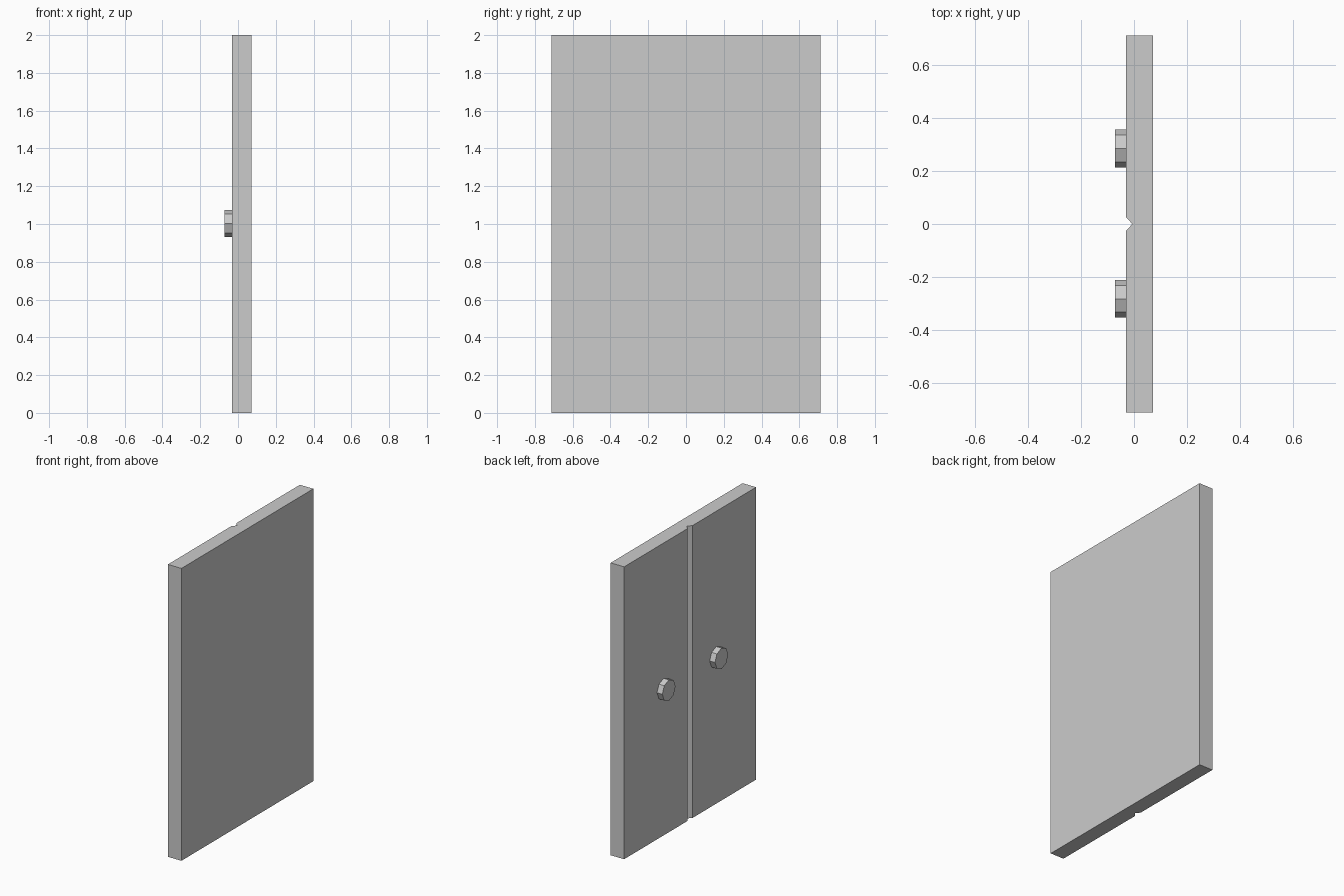
import bpy, bmesh
from math import pi

if "Cube" in bpy.data.objects:
    bpy.data.objects.remove(bpy.data.objects["Cube"])

FACE, BACK, HALF_W, HEIGHT = -0.031, 0.071, 0.713, 2.0


def prism(name, profile, z0, z1):
    """Extrude an XY outline upward."""
    bm = bmesh.new()
    face = bm.faces.new([bm.verts.new((x, y, z0)) for x, y in profile])
    top = bmesh.ops.extrude_face_region(bm, geom=[face])["geom"]
    verts = [v for v in top if isinstance(v, bmesh.types.BMVert)]
    bmesh.ops.translate(bm, verts=verts, vec=(0, 0, z1 - z0))
    bmesh.ops.recalc_face_normals(bm, faces=bm.faces)
    mesh = bpy.data.meshes.new(name)
    bm.to_mesh(mesh)
    bm.free()
    obj = bpy.data.objects.new(name, mesh)
    bpy.context.collection.objects.link(obj)
    return obj


# Double door slab with a V groove between the leaves
prism("double_door", [
    (BACK, -HALF_W), (BACK, HALF_W), (FACE, HALF_W), (FACE, 0.026),
    (-0.006, 0), (FACE, -0.026), (FACE, -HALF_W)], 0, HEIGHT)

# Octagonal knob on each leaf
for side, y in (("left", 0.286), ("right", -0.283)):
    x0, x1 = -0.071, FACE + 0.002
    bpy.ops.mesh.primitive_cylinder_add(
        vertices=8, radius=0.0715, depth=x1 - x0,
        location=((x0 + x1) / 2, y, 1.003), rotation=(0, pi / 2, 0))
    bpy.context.object.name = side + "_knob"
